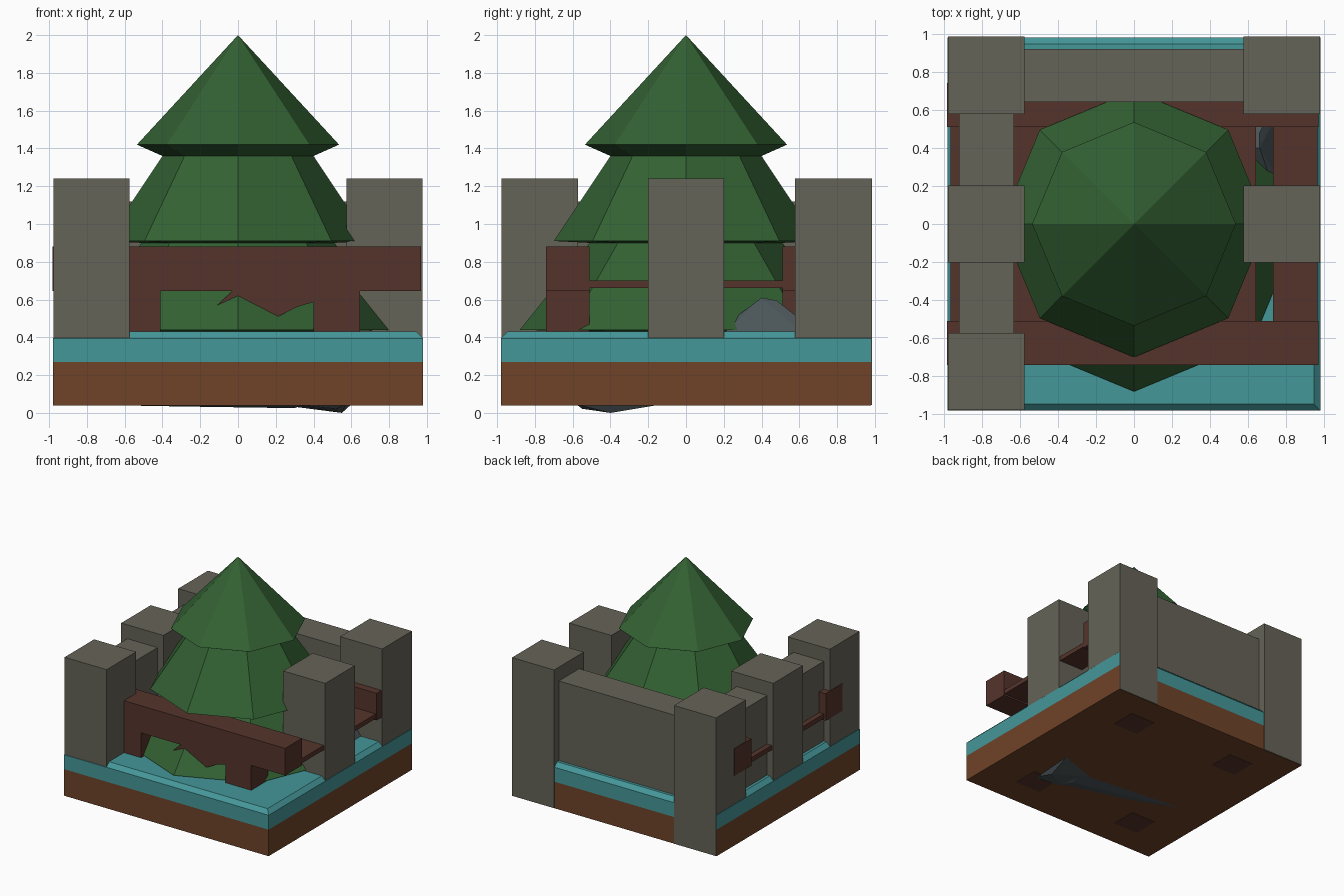
import bpy, bmesh, math

if "Cube" in bpy.data.objects:
    bpy.data.objects.remove(bpy.data.objects["Cube"])


def material(name, rgb):
    m = bpy.data.materials.new(name)
    m.diffuse_color = (*rgb, 1)
    m.use_nodes = True
    m.node_tree.nodes["Principled BSDF"].inputs["Base Color"].default_value = m.diffuse_color
    return m


SOIL = material("soil", (0.16, 0.056, 0.022))
TEAL = material("teal_ground", (0.06, 0.31, 0.32))
STONE = material("stone", (0.13, 0.125, 0.095))
WOOD = material("wood", (0.09, 0.034, 0.025))
GREEN = material("foliage", (0.033, 0.12, 0.033))
ROCK = material("rock", (0.07, 0.09, 0.098))


def finish(name, bm, mat):
    bmesh.ops.recalc_face_normals(bm, faces=bm.faces)
    me = bpy.data.meshes.new(name)
    bm.to_mesh(me)
    bm.free()
    me.materials.append(mat)
    ob = bpy.data.objects.new(name, me)
    bpy.context.collection.objects.link(ob)
    return ob


def box(name, mat, x, y, z, chamfer=0):
    bm = bmesh.new()
    bmesh.ops.create_cube(bm, size=1)
    for v in bm.verts:
        v.co = [a + (b - a) * (c + 0.5) for c, (a, b) in zip(v.co, (x, y, z))]
    if chamfer:  # top edges only
        edges = [e for e in bm.edges if all(v.co.z > z[1] - 1e-4 for v in e.verts)]
        bmesh.ops.bevel(bm, geom=edges, offset=chamfer, segments=1, affect='EDGES')
    return finish(name, bm, mat)


def hull(name, mat, points):
    bm = bmesh.new()
    for p in points:
        bm.verts.new(p)
    bmesh.ops.convex_hull(bm, input=bm.verts)
    return finish(name, bm, mat)


# Layered ground
box("soil_slab", SOIL, (-0.98, 0.98), (-0.98, 0.98), (0.04, 0.27))
box("ground_slab", TEAL, (-0.98, 0.98), (-0.98, 0.98), (0.27, 0.43), 0.035)

# Stone pillars, with the front right corner left open
for side, col, y in [("left", (-0.978, -0.575), 0.985), ("right", (0.575, 0.978), 0.985)]:
    box("back_pillar_" + side, STONE, col, (0.578, y), (0.042, 1.24))
    box("middle_pillar_" + side, STONE, col, (-0.202, 0.202), (0.05, 1.24))
box("front_pillar_left", STONE, (-0.978, -0.575), (-0.978, -0.573), (0.05, 1.24))

# Lower walls between the pillars
box("back_wall", STONE, (-0.58, 0.58), (0.64, 0.92), (0.40, 1.12))
for i, y in enumerate([(-0.58, -0.2), (0.2, 0.58)]):
    box(f"left_wall_{i}", STONE, (-0.92, -0.63), y, (0.40, 1.12))

# Wooden frame: beams on posts, planks across
for name, y in [("front", (-0.74, -0.51)), ("back", (0.51, 0.74))]:
    box(name + "_beam", WOOD, (-0.983, 0.97), y, (0.645, 0.88))
    for s, x in [("left", (-0.65, -0.41)), ("right", (0.40, 0.645))]:
        box(f"{name}_post_{s}", WOOD, x, y, (0.038, 0.66))
for i, x in enumerate([(-0.965, -0.73), (-0.64, -0.41), (0.41, 0.64), (0.73, 0.965)]):
    box(f"plank_{i}", WOOD, x, (-0.52, 0.52), (0.66, 0.70))

# Splintered underside of the front beam
splinter = [(-0.05, 0.66), (-0.03, 0.645), (-0.11, 0.57), (0, 0.62), (0.21, 0.51),
            (0.31, 0.56), (0.41, 0.59), (0.41, 0.66)]
bm = bmesh.new()
face = bm.faces.new([bm.verts.new((x, -0.735, z)) for x, z in splinter])
ext = bmesh.ops.extrude_face_region(bm, geom=[face])
for v in ext["geom"]:
    if isinstance(v, bmesh.types.BMVert):
        v.co.y += 0.16
finish("beam_splinters", bm, WOOD)

# Three-tier octagonal tree, lathed from a profile
profile = [(0.6, 0.432), (0.88, 0.44), (0.51, 0.90), (0.70, 0.91),
           (0.40, 1.36), (0.535, 1.42)]
bm = bmesh.new()
rings = [[bm.verts.new((r * math.cos(k * math.pi / 4), r * math.sin(k * math.pi / 4), z))
          for k in range(8)] for r, z in profile]
for lo, hi in zip(rings, rings[1:]):
    for k in range(8):
        j = (k + 1) % 8
        bm.faces.new((lo[k], lo[j], hi[j], hi[k]))
tip = bm.verts.new((0, 0, 2))
for k in range(8):
    bm.faces.new((rings[-1][k], rings[-1][(k + 1) % 8], tip))
bm.faces.new(rings[0][::-1])
finish("tree_foliage", bm, GREEN)

# Rock mound at the back, showing beside the tree
hull("rock_mound", ROCK, [
    (-0.74, 0.2, 0.42), (0.78, 0.2, 0.42), (0.78, 0.62, 0.42), (-0.74, 0.62, 0.42),
    (0.70, 0.28, 0.52), (0.66, 0.40, 0.61), (0.66, 0.48, 0.595), (0.72, 0.6, 0.50),
    (-0.62, 0.28, 0.52), (-0.6, 0.42, 0.6), (-0.64, 0.58, 0.5)])

# Rock poking out beneath the slab
hull("rock_underside", ROCK, [
    (0.60, -0.13, 0.045), (0.57, -0.58, 0.045), (0.30, -0.56, 0.045), (0.2, -0.27, 0.045),
    (0.55, -0.40, 0.0), (0.52, -0.55, 0.022)])
hull("rock_underside_ridge", ROCK, [
    (0.35, -0.26, 0.045), (0.35, -0.56, 0.045), (-0.26, -0.40, 0.045), (-0.92, -0.13, 0.045),
    (-0.3, -0.22, 0.045), (0.3, -0.42, 0.025), (-0.3, -0.3, 0.034)])
